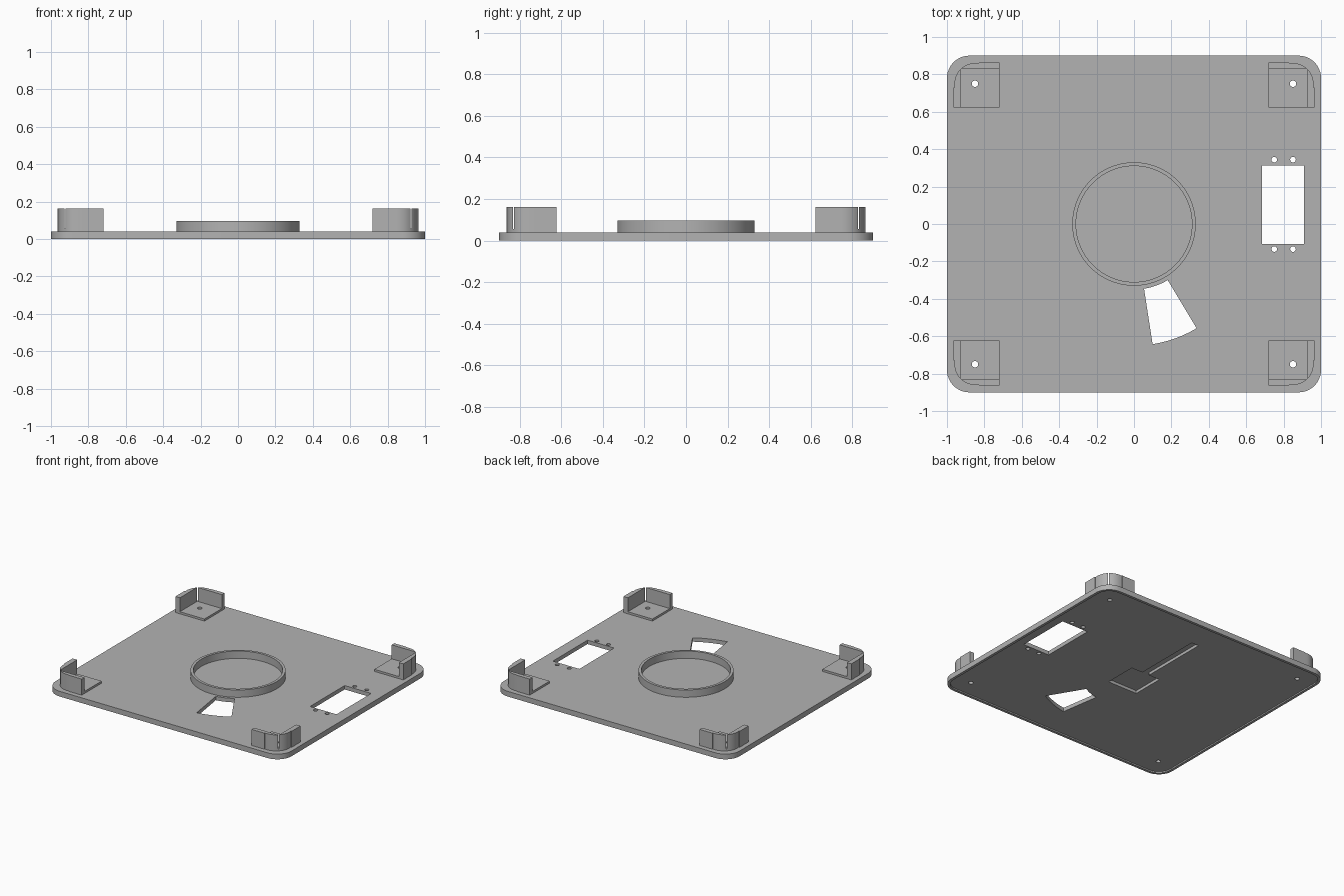
import bpy, bmesh, math

if "Cube" in bpy.data.objects:
    bpy.data.objects.remove(bpy.data.objects["Cube"], do_unlink=True)

grey = bpy.data.materials.new("plain grey")
grey.use_nodes = True
grey.diffuse_color = (0.45, 0.45, 0.45, 1)
grey.node_tree.nodes["Principled BSDF"].inputs["Base Color"].default_value = (0.45, 0.45, 0.45, 1)


def arc(cx, cy, r, a0, a1, n):
    angles = [math.radians(a0 + (a1 - a0) * i / n) for i in range(n + 1)]
    return [(cx + r * math.cos(a), cy + r * math.sin(a)) for a in angles]


def rounded_rect(hx, hy, r):
    pts = []
    for i, (sx, sy) in enumerate([(1, 1), (-1, 1), (-1, -1), (1, -1)]):
        pts += arc(sx * (hx - r), sy * (hy - r), r, 90 * i, 90 * i + 90, 12)
    return pts


def rect(x0, x1, y0, y1):
    return [(x0, y0), (x1, y0), (x1, y1), (x0, y1)]


def circle(cx, cy, r, n=24):
    return arc(cx, cy, r, 0, 360, n)[:-1]


def prism(name, pts, z0, z1):
    """Extrude a flat outline from z0 to z1."""
    bm = bmesh.new()
    face = bm.faces.new([bm.verts.new((x, y, z0)) for x, y in pts])
    top = bmesh.ops.extrude_face_region(bm, geom=[face])["geom"]
    for v in top:
        if isinstance(v, bmesh.types.BMVert):
            v.co.z = z1
    bmesh.ops.recalc_face_normals(bm, faces=bm.faces)
    mesh = bpy.data.meshes.new(name)
    bm.to_mesh(mesh)
    bm.free()
    mesh.materials.append(grey)
    ob = bpy.data.objects.new(name, mesh)
    bpy.context.collection.objects.link(ob)
    return ob


def cut(ob, cutters):
    """Subtract each cutter from the object, then discard it."""
    for c in cutters:
        mod = ob.modifiers.new("cut", "BOOLEAN")
        mod.operation, mod.solver, mod.object = "DIFFERENCE", "EXACT", c
        bpy.context.view_layer.update()
        result = ob.evaluated_get(bpy.context.evaluated_depsgraph_get())
        mesh = bpy.data.meshes.new_from_object(result)
        ob.modifiers.clear()
        ob.data = mesh
        bpy.data.objects.remove(c, do_unlink=True)


def smooth(ob):
    bpy.ops.object.select_all(action="DESELECT")
    ob.select_set(True)
    bpy.context.view_layer.objects.active = ob
    bpy.ops.object.shade_smooth_by_angle(angle=math.radians(30))


TOP = 0.04
SCREW_X, SCREW_Y = 0.85, 0.75
corners = [("front_right", -1, -1), ("front_left", 1, -1),
           ("back_right", -1, 1), ("back_left", 1, 1)]

# Base plate, hollowed slightly underneath to leave a lip
plate = prism("base_plate", rounded_rect(1, 0.9, 0.12), 0, TOP)
cutters = [prism("lip_cutter", rounded_rect(0.98, 0.88, 0.1), -0.1, 0.01)]

# Underside pocket and its channel
key = [(-0.125, -0.125), (0.125, -0.125), (0.125, 0.125), (0.03, 0.125),
       (0.03, 0.66), (-0.03, 0.66), (-0.03, 0.125), (-0.125, 0.125)]
cutters.append(prism("pocket_cutter", key, -0.1, 0.032))

# Rectangular window with four screw holes
cutters.append(prism("window_cutter", rect(0.685, 0.91, -0.107, 0.313), -0.1, 0.1))
for x in (0.75, 0.85):
    for y in (-0.134, 0.344):
        cutters.append(prism("hole_cutter", circle(x, y, 0.015), -0.1, 0.1))

# Fan-shaped slot
fan = arc(0, 0, 0.35, -81.2, -59, 10) + arc(0, 0, 0.65, -59, -81.2, 10)
cutters.append(prism("fan_cutter", fan, -0.1, 0.1))

# Corner screw holes
for _, sx, sy in corners:
    cutters.append(prism("screw_cutter", circle(sx * SCREW_X, sy * SCREW_Y, 0.017), -0.1, 0.1))
cut(plate, cutters)
smooth(plate)

# Raised ring
ring = prism("raised_ring", circle(0, 0, 0.33, 96), TOP, 0.096)
cut(ring, [prism("ring_cutter", circle(0, 0, 0.31, 96), -0.1, 0.3)])
smooth(ring)

# Corner brackets: L-shaped wall with a round outer corner, and a thin floor
for name, sx, sy in corners:
    outer = [(0.72, 0.622), (0.966, 0.622), (0.966, 0.73), (0.96, 0.73)]
    outer += arc(SCREW_X, SCREW_Y, 0.11, 0, 90, 12)
    outer += [(0.83, 0.86), (0.83, 0.864), (0.72, 0.864)]
    wall = prism(name + "_bracket", [(sx * x, sy * y) for x, y in outer], TOP, 0.163)
    inside = [(sx * x, sy * y) for x, y in rect(0.5, 0.928, 0.4, 0.832)]
    hole = circle(sx * SCREW_X, sy * SCREW_Y, 0.017)
    cut(wall, [prism("inside_cutter", inside, 0.056, 0.3),
               prism("hole_cutter", hole, -0.1, 0.3)])
    smooth(wall)
